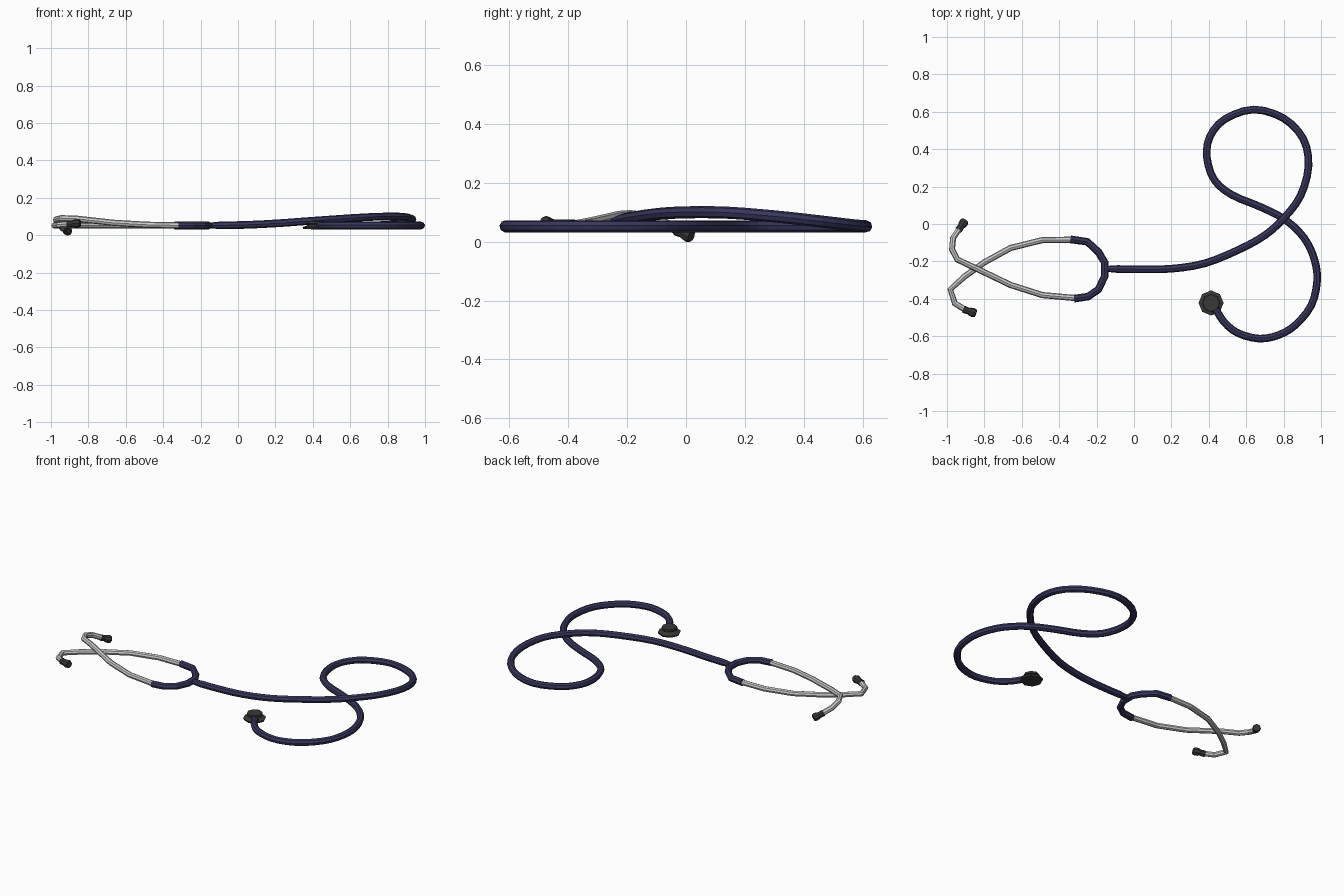
import bpy
from mathutils import Vector


def material(name, color):
    m = bpy.data.materials.new(name)
    m.diffuse_color = (*color, 1)
    return m


NAVY = material("navy_rubber", (0.04, 0.038, 0.11))
DARK = material("dark_plastic", (0.04, 0.04, 0.04))


def sweep(name, points, radius, mat=None, radii=None):
    """Eight-sided flat-shaded tube through points, with optional radius per point."""
    cu = bpy.data.curves.new(name, 'CURVE')
    cu.dimensions = '3D'
    cu.bevel_depth = radius
    cu.bevel_resolution = 2
    cu.use_fill_caps = True
    sp = cu.splines.new('POLY')
    sp.points.add(len(points) - 1)
    for i, p in enumerate(points):
        sp.points[i].co = (*p, 1)
        sp.points[i].radius = radii[i] if radii else 1
    sp.use_smooth = False
    ob = bpy.data.objects.new(name, cu)
    bpy.context.collection.objects.link(ob)
    if mat:
        cu.materials.append(mat)
    bpy.ops.object.select_all(action='DESELECT')
    ob.select_set(True)
    bpy.context.view_layer.objects.active = ob
    bpy.ops.object.convert(target='MESH')
    return ob


def smooth_path(pts, n=3):
    """Catmull-Rom subdivision of a path."""
    v = [Vector(p) for p in pts]
    v = [2 * v[0] - v[1]] + v + [2 * v[-1] - v[-2]]
    out = []
    for a, b, c, d in zip(v, v[1:], v[2:], v[3:]):
        for k in range(n):
            t = k / n
            out.append(0.5 * (2 * b + (c - a) * t + (2 * a - 5 * b + 4 * c - d) * t * t
                              + (3 * b - a - 3 * c + d) * t ** 3))
    return out + [v[-2]]


Z = 0.052

# Long rubber tube: rises over itself at the crossing, then lies flat
rising = [(-0.15, -0.24, Z), (0.03, -0.242, 0.055), (0.20, -0.239, 0.063),
          (0.38, -0.21, 0.076), (0.565, -0.135, 0.089), (0.70, -0.06, 0.097),
          (0.80, 0.03, 0.10), (0.89, 0.15, 0.098), (0.933, 0.31, 0.085),
          (0.905, 0.455, 0.069), (0.80, 0.565, 0.056)]
flat = [(0.64, 0.612), (0.485, 0.56), (0.405, 0.465), (0.39, 0.355), (0.43, 0.235),
        (0.525, 0.155), (0.675, 0.092), (0.81, 0.022), (0.91, -0.075), (0.965, -0.19),
        (0.979, -0.305), (0.948, -0.435), (0.863, -0.54), (0.775, -0.593),
        (0.67, -0.613), (0.555, -0.583), (0.482, -0.525), (0.437, -0.455)]
path = smooth_path(rising + [(x, y, Z) for x, y in flat])
sweep("long_tube", path, 0.0205, NAVY, [0.75] + [1] * (len(path) - 1))

# U-shaped rubber yoke
yoke = [(-0.34, -0.082), (-0.25, -0.095), (-0.19, -0.15), (-0.157, -0.205),
        (-0.157, -0.28), (-0.19, -0.35), (-0.245, -0.388), (-0.32, -0.399)]
sweep("yoke", [(x, y, Z) for x, y in yoke], 0.0205, NAVY)

# Metal ear tubes, crossing near the ends
ear_a = [(-0.32, -0.084, Z), (-0.49, -0.086, Z), (-0.66, -0.128, Z), (-0.80, -0.205, Z),
         (-0.905, -0.28, Z), (-0.982, -0.35, Z), (-0.958, -0.424, 0.055),
         (-0.90, -0.46, 0.06)]
ear_b = [(-0.30, -0.397, Z), (-0.49, -0.38, 0.056), (-0.66, -0.326, 0.066),
         (-0.77, -0.273, 0.078), (-0.86, -0.23, 0.088), (-0.945, -0.19, 0.091),
         (-0.973, -0.135, 0.084), (-0.967, -0.075, 0.064), (-0.932, -0.024, 0.036)]
for tag, pts, end in (("a", ear_a, (-0.845, -0.479, 0.064)),
                      ("b", ear_b, (-0.903, 0.018, 0.018))):
    sweep("ear_tube_" + tag, pts, 0.0165)
    # Flared ear tip
    s, e = Vector(pts[-1]), Vector(end)
    s = s + (s - e) * 0.2
    sweep("ear_tip_" + tag, [s.lerp(e, t) for t in (0, 0.4, 0.5, 0.8, 1)], 0.025, DARK,
          [0.8, 0.72, 0.85, 1.0, 0.8])

# Chest piece: wide diaphragm, neck and bell
heights = (0.034, 0.044, 0.051, 0.058, 0.062, 0.075)
sweep("chest_piece", [(0.412, -0.422, z) for z in heights], 0.067, DARK,
      [0.94, 1.0, 0.65, 0.55, 0.7, 0.68])
